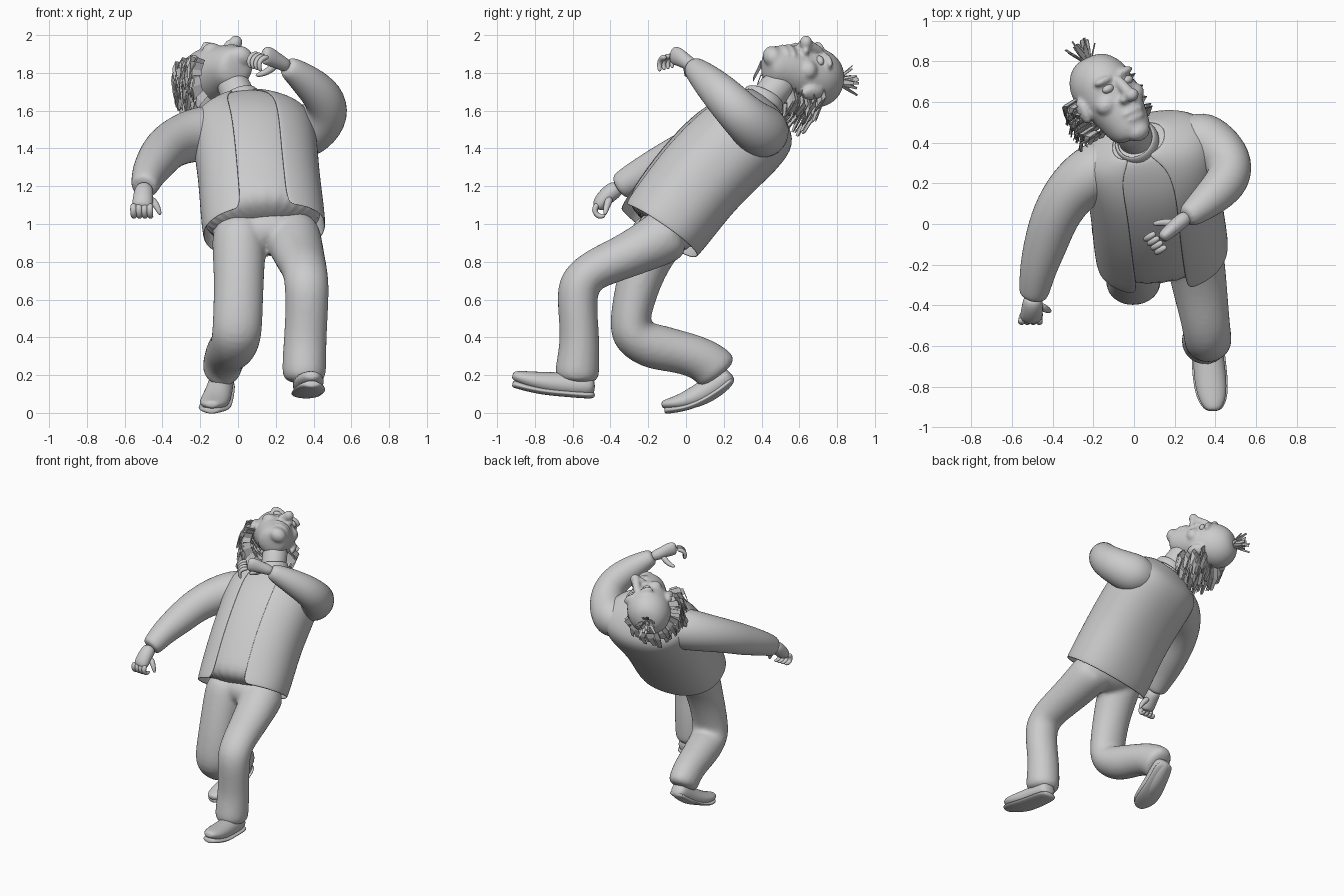
import bpy, bmesh, math, random
from mathutils import Vector as V, Matrix

random.seed(4)
if "Cube" in bpy.data.objects:
    bpy.data.objects.remove(bpy.data.objects["Cube"])

grey = bpy.data.materials.new("plain_grey")
grey.use_nodes = True
grey.diffuse_color = (0.6, 0.6, 0.6, 1)
grey.node_tree.nodes["Principled BSDF"].inputs["Base Color"].default_value = (0.6, 0.6, 0.6, 1)


def finish(name, bm, sub=0, thick=0):
    bmesh.ops.recalc_face_normals(bm, faces=bm.faces)
    me = bpy.data.meshes.new(name)
    bm.to_mesh(me)
    bm.free()
    me.materials.append(grey)
    ob = bpy.data.objects.new(name, me)
    bpy.context.collection.objects.link(ob)
    if thick:
        m = ob.modifiers.new("Cloth", "SOLIDIFY")
        m.thickness, m.offset = thick, -1
    if sub:
        m = ob.modifiers.new("Smooth", "SUBSURF")
        m.levels = m.render_levels = sub
        me.polygons.foreach_set("use_smooth", [True] * len(me.polygons))
    return ob


def fuse(name, parts, voxel, rounds):
    """Melt overlapping parts into one smooth skin."""
    bpy.ops.object.select_all(action="DESELECT")
    for ob in parts:
        ob.select_set(True)
    bpy.context.view_layer.objects.active = parts[0]
    bpy.ops.object.convert(target="MESH")
    bpy.ops.object.join()
    ob = bpy.context.view_layer.objects.active
    ob.name = name
    m = ob.modifiers.new("Skin", "REMESH")
    m.mode, m.voxel_size, m.use_smooth_shade = "VOXEL", voxel, True
    m = ob.modifiers.new("Soften", "SMOOTH")
    m.factor, m.iterations = .5, rounds


def loft(name, rings, n=14, gap=0, caps=True, thick=0, box=1.0):
    """Skin rings of (centre, width vector, front vector); gap opens the front."""
    bm = bmesh.new()
    rows = []
    power = lambda v: math.copysign(abs(v) ** box, v)
    for c, a, b in rings:
        row = []
        for i in range(n + (gap > 0)):
            t = gap + (math.tau - 2 * gap) * i / n
            row.append(bm.verts.new(c + a * power(math.sin(t)) + b * power(math.cos(t))))
        rows.append(row)
    for r, s in zip(rows, rows[1:]):
        for i in range(n):
            j = (i + 1) % len(r)
            bm.faces.new((r[i], r[j], s[j], s[i]))
    if caps:
        bm.faces.new(rows[0])
        bm.faces.new(rows[-1])
    return finish(name, bm, 2, thick)


def tube(name, pts, up=(1, 0, 0), n=10, **kw):
    """Limb along (x, y, z, depth radius, width radius) points."""
    ps = [V(p[:3]) for p in pts]
    rings = []
    for i, p in enumerate(pts):
        t = (ps[min(i + 1, len(ps) - 1)] - ps[max(i - 1, 0)]).normalized()
        a = V(up).cross(t).normalized()
        rings.append((ps[i], a * p[3], t.cross(a) * p[-1]))
    return loft(name, rings, n, **kw)


def blob(name, centre, size, frame=Matrix.Identity(3)):
    bm = bmesh.new()
    bmesh.ops.create_uvsphere(bm, u_segments=16, v_segments=10, radius=1)
    for v in bm.verts:
        v.co = V(centre) + frame @ V(a * b for a, b in zip(v.co, size))
    return finish(name, bm, 1)


# Torso: shirt inside an open jacket
def torso(shrink):
    rows = [(.14, -.15, .96, .33, .25), (.125, -.045, 1.10, .33, .255),
            (.11, .07, 1.255, .325, .26), (.09, .275, 1.455, .335, .27),
            (.06, .385, 1.55, .33, .23), (.04, .40, 1.615, .23, .16),
            (.02, .41, 1.65, .13, .11)]
    out = []
    for i, (x, y, z, w, d) in enumerate(rows):
        side = V((1, .1 + .025 * i, .08)).normalized()
        front = V((0, -.82 + .01 * i, .57 + .01 * i)).normalized()
        out.append((V((x, y, z)), side * (w - shrink), front * (d - shrink)))
    return out


loft("jacket", torso(0), 28, gap=.34, caps=False, thick=.012, box=.9)
loft("shirt", torso(.012), 28, box=.9)
tube("collar", [(.02, .395, 1.635, .13, .125), (0, .42, 1.685, .115, .11)], caps=False, thick=.02)
tube("neck", [(.03, .38, 1.58, .1), (0, .44, 1.69, .09), (-.05, .54, 1.78, .1)])

# Trousers
left_leg = tube("left_leg", [(.28, -.04, .98, .17, .16), (.30, -.17, .90, .145, .155),
     (.33, -.35, .815, .12, .14), (.355, -.5, .755, .115, .125), (.365, -.575, .68, .125, .125),
     (.365, -.575, .55, .11, .12), (.355, -.56, .38, .11, .12), (.35, -.575, .24, .125, .125),
     (.35, -.58, .15, .125, .12)])
right_leg = tube("right_leg", [(.01, -.1, 1.02, .18, .16), (.005, -.19, .86, .145, .15),
     (.005, -.25, .7, .125, .14), (.0, -.29, .54, .115, .14), (-.005, -.3, .415, .13, .14),
     (-.02, -.2, .355, .135, .135), (-.05, -.06, .33, .12, .125), (-.07, .07, .295, .12, .115),
     (-.085, .145, .245, .13, .11), (-.09, .18, .195, .13, .1)])
fuse("trousers", [blob("seat", (.14, -.1, .965), (.29, .17, .13)), left_leg, right_leg], .015, 4)


# Shoes: upper and sole share one path
def shoe(side, pts, drop):
    tube(side + "_shoe", pts)
    tube(side + "_sole", [(x, y + drop[0], z + drop[1], .02, w + .006) for x, y, z, d, w in pts], n=12)


shoe("left", [(.36, -.48, .14, .05, .05), (.36, -.53, .14, .065, .075), (.365, -.65, .15, .07, .08),
     (.375, -.76, .16, .06, .085), (.385, -.85, .18, .045, .075), (.39, -.9, .195, .03, .05),
     (.39, -.92, .2, .018, .025)], (0, -.045))
shoe("right", [(-.08, .235, .215, .05, .05), (-.085, .2, .18, .065, .07), (-.1, .11, .115, .07, .075),
     (-.12, .01, .065, .055, .085), (-.135, -.07, .05, .035, .075), (-.14, -.115, .045, .025, .045),
     (-.14, -.13, .045, .015, .025)], (.015, -.03))

# Sleeves
tube("left_sleeve", [(.22, .42, 1.46, .14), (.31, .425, 1.475, .16), (.41, .37, 1.51, .145),
     (.48, .285, 1.585, .125), (.46, .205, 1.67, .115), (.37, .12, 1.755, .095),
     (.29, .055, 1.815, .07), (.25, .03, 1.84, .055)])
tube("right_sleeve", [(-.06, .3, 1.48, .14), (-.18, .27, 1.485, .16), (-.305, .175, 1.45, .14),
     (-.39, .04, 1.395, .125), (-.435, -.1, 1.325, .115), (-.475, -.23, 1.265, .095),
     (-.49, -.33, 1.21, .08), (-.5, -.36, 1.19, .07)], up=(0, 0, 1))

# Hands
tube("left_palm", [(.27, .045, 1.83, .04), (.215, 0, 1.86, .04, .04), (.165, -.045, 1.89, .035, .055),
     (.13, -.075, 1.895, .03, .05)], up=(0, 0, 1))
tube("right_palm", [(-.495, -.35, 1.2, .05), (-.5, -.41, 1.16, .05, .055), (-.505, -.455, 1.11, .045, .06),
     (-.51, -.47, 1.08, .03, .05)])
for i in range(4):
    s = i - 1.5
    x, y, z = .135 + .018 * s, -.075 - .022 * s, 1.895 - .006 * s
    tube("left_finger", [(x, y, z, .018), (x - .04, y - .025, z - .01, .017),
         (x - .055, y - .035, z - .045, .015), (x - .04, y - .03, z - .08, .01)], n=8)
    x = -.51 + .029 * s
    tube("right_finger", [(x, -.465, 1.11, .019), (x, -.49, 1.075, .019),
         (x, -.465, 1.035, .018), (x + .01, -.425, 1.045, .012)], n=8)
tube("left_thumb", [(.21, .0, 1.85, .025), (.15, .01, 1.80, .02), (.09, .0, 1.785, .012)], up=(0, 0, 1), n=8)
tube("right_thumb", [(-.47, -.4, 1.14, .025), (-.43, -.42, 1.1, .02), (-.41, -.43, 1.045, .011)], n=8)

# Head frame: side, forward and up axes, tipped back
up = V((-.42, .9, 0)).normalized()
fwd = V((.57, .05, .87))
fwd = (fwd - up * fwd.dot(up)).normalized()
side = up.cross(fwd)
frame = Matrix((side, fwd, up)).transposed()
mid = V((-.13, .63, 1.785))
at = lambda l, f, u: mid + frame @ V((l, f, u))

# Head: skull and features melted together
face = [loft("skull", [(at(0, f, u), side * w, fwd * d) for u, f, w, d in [
    (.215, -.02, .05, .06), (.18, -.02, .11, .12), (.11, -.015, .15, .165), (.04, -.01, .157, .165),
    (-.03, .01, .15, .15), (-.09, .03, .135, .14), (-.15, .045, .12, .125),
    (-.21, .055, .105, .115), (-.25, .065, .075, .08)]], 18)]
face.append(tube("nose_bridge", [(*at(0, .14, .07), .03), (*at(0, .17, .01), .03),
                                 (*at(0, .2, -.045), .036)], n=8))
face.append(blob("nose_tip", at(0, .205, -.045), (.038, .042, .034), frame))
face.append(blob("upper_lip", at(0, .155, -.12), (.065, .025, .02), frame))
face.append(blob("lower_lip", at(0, .155, -.155), (.055, .025, .018), frame))
face.append(blob("chin", at(0, .12, -.22), (.065, .055, .05), frame))
for s in (-1, 1):
    face.append(blob("brow", at(s * .06, .128, .075), (.06, .035, .022), frame))
    face.append(blob("nostril", at(s * .034, .172, -.052), (.022, .028, .02), frame))
    face.append(blob("cheek", at(s * .085, .09, -.04), (.06, .055, .05), frame))
    face.append(blob("ear", at(s * .162, -.01, -.02), (.022, .042, .065), frame))
    blob("eye", at(s * .06, .13, .03), (.034, .026, .022), frame)
fuse("head", face, .01, 5)


# Hair: flat tapering locks
def lock(bm, root, mid_pt, tip, across, w):
    rows = [[bm.verts.new(p + across * k * e) for e in (-1, 1)]
            for p, k in ((root, w), (mid_pt, w * 1.1), (tip, w * .6))]
    for r, s in zip(rows, rows[1:]):
        bm.faces.new((r[0], r[1], s[1], s[0]))


bm = bmesh.new()
jit = lambda k: random.uniform(-k, k)
for layer in range(5):
    for i in range(26):
        t = math.radians(-84 + 168 * (i + jit(.4)) / 25)
        out = V((math.sin(t), -math.cos(t), 0))
        root = V((out.x * .14, out.y * .15, .04 - .045 * layer + jit(.015)))
        l = .085 + jit(.025)
        m = root + out * l * .75 + V((0, -l * .15, -l * .1))
        tip = at(*(m + V((jit(.02), -l * .35, -l * .35)))) + V((0, 0, -l * .4))
        across = V((out.y, -out.x, jit(.4))).normalized()
        lock(bm, at(*root), at(*m), tip, frame @ across, .02)
finish("hair_fringe", bm, 0, .004)

# Crown tuft
bm = bmesh.new()
for i in range(22):
    t, lean = i * 2.4, random.uniform(.15, .8)
    out = V((math.cos(t) * lean, math.sin(t) * lean, 1)).normalized()
    root = V((out.x * .03, -.03 + out.y * .03, .2))
    across = V((-math.sin(t), math.cos(t), 0))
    l = random.uniform(.08, .12)
    lock(bm, at(*root), at(*(root + out * l * .5)), at(*(root + out * l)), frame @ across, .011)
finish("crown_tuft", bm, 0, .004)
